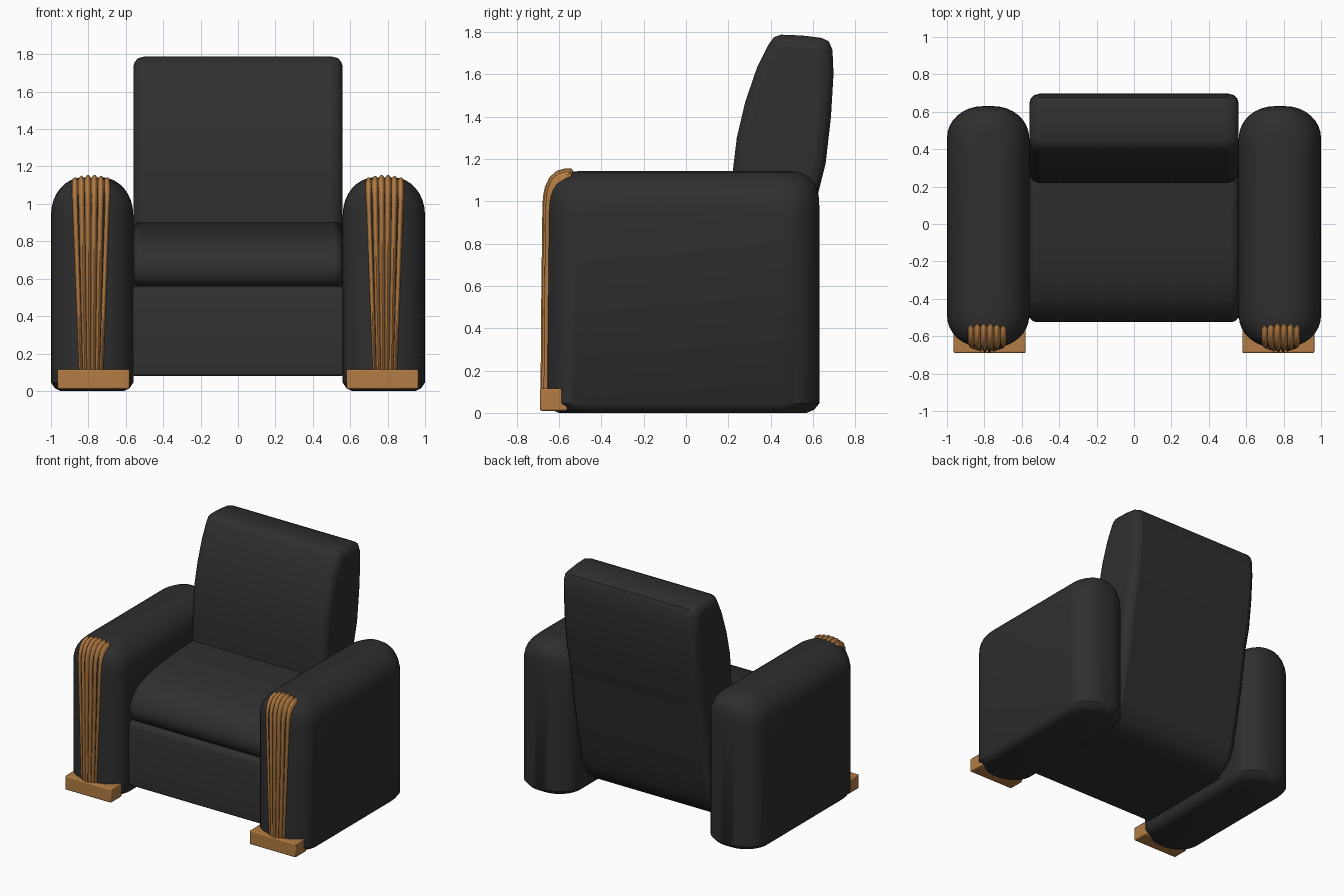
import bpy, bmesh, math
from mathutils import Vector

old = bpy.data.objects.get("Cube")
if old:
    bpy.data.objects.remove(old, do_unlink=True)


def material(name, rgb):
    m = bpy.data.materials.new(name)
    m.use_nodes = True
    m.diffuse_color = (*rgb, 1)
    m.node_tree.nodes["Principled BSDF"].inputs["Base Color"].default_value = (*rgb, 1)
    return m


LEATHER = material("black leather", (0.028, 0.028, 0.028))
WOOD = material("oak wood", (0.45, 0.2, 0.056))


def finish(name, bm, mat, bevel=0, segments=3, limit=50):
    bmesh.ops.recalc_face_normals(bm, faces=bm.faces[:])
    me = bpy.data.meshes.new(name)
    bm.to_mesh(me)
    bm.free()
    ob = bpy.data.objects.new(name, me)
    bpy.context.collection.objects.link(ob)
    me.materials.append(mat)
    if bevel:
        mod = ob.modifiers.new("soft edges", "BEVEL")
        mod.width, mod.segments = bevel, segments
        mod.limit_method, mod.angle_limit = "ANGLE", math.radians(limit)
    bpy.ops.object.select_all(action="DESELECT")
    ob.select_set(True)
    bpy.context.view_layer.objects.active = ob
    bpy.ops.object.shade_smooth_by_angle(angle=math.radians(40))
    return ob


def slab(name, profile, half, bevel):
    """Side profile in (y, z), extruded across x."""
    bm = bmesh.new()
    face = bm.faces.new([bm.verts.new((-half, y, z)) for y, z in profile])
    ext = bmesh.ops.extrude_face_region(bm, geom=[face])
    verts = [g for g in ext["geom"] if isinstance(g, bmesh.types.BMVert)]
    bmesh.ops.translate(bm, verts=verts, vec=(2 * half, 0, 0))
    return finish(name, bm, LEATHER, bevel)


def plan_ring(bm, cx, cy, hx, hy, z, steps=8):
    """Rounded rectangle in plan, with nearly round ends."""
    rx, ry = hx * 0.87, min(0.17, hy)
    ring = []
    for q, (sx, sy) in enumerate([(1, 1), (-1, 1), (-1, -1), (1, -1)]):
        for i in range(steps + 1):
            a = math.pi / 2 * (q + i / steps)
            ring.append(bm.verts.new((cx + sx * (hx - rx) + rx * math.cos(a),
                                      cy + sy * (hy - ry) + ry * math.sin(a), z)))
    return ring


def bridge(bm, a, b, closed=True):
    n = len(a)
    for i in range(n if closed else n - 1):
        j = (i + 1) % n
        bm.faces.new((a[i], a[j], b[j], b[i]))


def arm(side, s):
    levels = [(0.0, 0.05, 0.06), (0.015, 0.02, 0.025), (0.045, 0.0, 0.0)]
    for i in range(9):
        t = math.pi / 2 * i / 8
        c = 1 - math.cos(t)
        levels.append((0.942 + 0.2 * math.sin(t), 0.17 * c, 0.15 * c ** 1.6))
    bm = bmesh.new()
    rings = [plan_ring(bm, s * 0.78, -0.015, 0.22 - ix, 0.645 - iy, z) for z, ix, iy in levels]
    for a, b in zip(rings, rings[1:]):
        bridge(bm, a, b)
    bm.faces.new(rings[0])
    bm.faces.new(rings[-1])
    finish(side + "_arm", bm, LEATHER)


def fluted_trim(side, s, flutes=6, per=8):
    """Fan of rounded flutes running up the arm front and over its top."""
    path = [(-0.688, 0.09), (-0.685, 0.5), (-0.68, 0.92), (-0.677, 1.02), (-0.667, 1.07),
            (-0.645, 1.115), (-0.61, 1.145), (-0.57, 1.156), (-0.54, 1.154), (-0.52, 1.12)]
    pts = [Vector(p) for p in path]
    bm = bmesh.new()
    rows = []
    n = flutes * per
    for k, p in enumerate(pts):
        tan = (pts[min(k + 1, len(pts) - 1)] - pts[max(k - 1, 0)]).normalized()
        normal = Vector((-tan.y, tan.x))
        width = 0.064 + 0.042 * min(p.y, 1.05) / 1.05
        row = []
        for i in range(n + 1):
            u = 2 * i / n - 1
            depth = -0.022 * u * u - 0.02 * (1 - abs(math.sin(math.pi * i / per)))
            if i in (0, n):
                depth -= 0.05
            q = p + normal * depth
            row.append(bm.verts.new((s * 0.785 + u * width, q.x, q.y)))
        rows.append(row)
    for a, b in zip(rows, rows[1:]):
        bridge(bm, a, b, closed=False)
    ob = finish(side + "_fluted_trim", bm, WOOD)
    # an open sheet: make sure it faces forward
    if sum(f.normal.y * f.area for f in ob.data.polygons) > 0:
        ob.data.flip_normals()


def foot_block(side, s):
    bm = bmesh.new()
    bmesh.ops.create_cube(bm, size=1)
    for v in bm.verts:
        v.co = (s * 0.772 + v.co.x * 0.385, -0.625 + v.co.y * 0.13, 0.062 + v.co.z * 0.105)
    finish(side + "_foot_block", bm, WOOD, 0.008, 2)


for side, s in (("left", 1), ("right", -1)):
    arm(side, s)
    fluted_trim(side, s)
    foot_block(side, s)

# backrest, running down behind the seat
slab("backrest", [(0.22, 0.08), (0.22, 0.9), (0.222, 1.15), (0.24, 1.3), (0.28, 1.47),
                  (0.335, 1.63), (0.39, 1.74), (0.415, 1.775), (0.45, 1.787), (0.55, 1.783),
                  (0.64, 1.772), (0.675, 1.755), (0.692, 1.715), (0.697, 1.6), (0.685, 1.4),
                  (0.66, 1.18), (0.62, 1.02), (0.58, 0.75), (0.52, 0.45), (0.48, 0.26),
                  (0.44, 0.16), (0.37, 0.1), (0.3, 0.08)], 0.56, 0.055)

# seat cushion with a rolled front
slab("seat_cushion", [(0.3, 0.56), (0.3, 0.905), (0.1, 0.9), (-0.15, 0.88), (-0.32, 0.85),
                      (-0.41, 0.815), (-0.47, 0.765), (-0.51, 0.71), (-0.525, 0.66),
                      (-0.515, 0.61), (-0.49, 0.575), (-0.44, 0.555)], 0.56, 0.04)

# seat base and front panel
slab("seat_base", [(0.3, 0.08), (0.3, 0.56), (-0.47, 0.56), (-0.495, 0.545),
                   (-0.505, 0.52), (-0.505, 0.08)], 0.565, 0.012)
